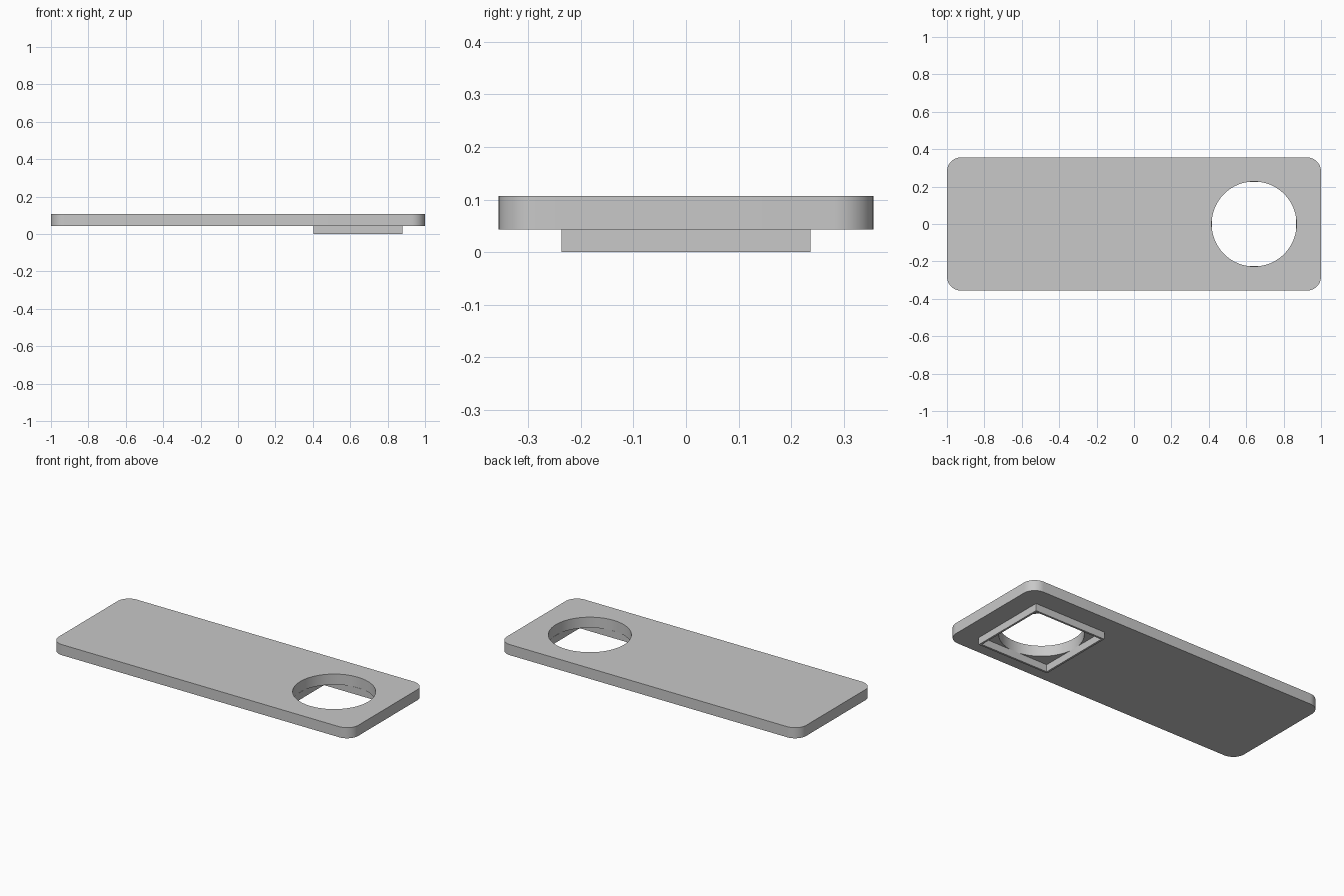
import bpy
import bmesh

if "Cube" in bpy.data.objects:
    bpy.data.objects.remove(bpy.data.objects["Cube"], do_unlink=True)

HOLE_X = 0.642
PLATE_BOTTOM, PLATE_TOP = 0.043, 0.107

grey = bpy.data.materials.new("plain grey")
grey.use_nodes = True
grey.diffuse_color = (0.58, 0.58, 0.58, 1)
grey.node_tree.nodes["Principled BSDF"].inputs["Base Color"].default_value = (0.58, 0.58, 0.58, 1)


def box(name, x, half_x, half_y, z0, z1, corner=0):
    """Box between two heights, with optional rounded upright edges."""
    bm = bmesh.new()
    bmesh.ops.create_cube(bm, size=2)
    for v in bm.verts:
        v.co = (x + v.co.x * half_x, v.co.y * half_y, z1 if v.co.z > 0 else z0)
    if corner:
        upright = [e for e in bm.edges if abs(e.verts[0].co.z - e.verts[1].co.z) > 0.01]
        bmesh.ops.bevel(bm, geom=upright, offset=corner, segments=12,
                        profile=0.5, affect='EDGES')
    mesh = bpy.data.meshes.new(name)
    bm.to_mesh(mesh)
    bm.free()
    mesh.materials.append(grey)
    ob = bpy.data.objects.new(name, mesh)
    bpy.context.collection.objects.link(ob)
    return ob


def cut(ob, cutter):
    """Subtract the cutter, then discard it."""
    cutter.hide_render = True
    mod = ob.modifiers.new("opening", 'BOOLEAN')
    mod.operation = 'DIFFERENCE'
    mod.solver = 'EXACT'
    mod.object = cutter
    bpy.ops.object.select_all(action='DESELECT')
    bpy.context.view_layer.objects.active = ob
    ob.select_set(True)
    bpy.ops.object.modifier_apply(modifier=mod.name)
    bpy.data.objects.remove(cutter, do_unlink=True)
    bpy.ops.object.shade_smooth_by_angle()


# Rounded plate with a round hole near its left end
plate = box("plate", 0, 1, 0.356, PLATE_BOTTOM, PLATE_TOP, corner=0.075)
bpy.ops.mesh.primitive_cylinder_add(vertices=96, radius=0.227, depth=1,
                                    location=(HOLE_X, 0, 0))
hole_cutter = bpy.context.object
hole_cutter.data.materials.append(grey)
cut(plate, hole_cutter)

# Thin square collar under the hole
collar = box("square_collar", HOLE_X, 0.237, 0.237, 0, PLATE_BOTTOM)
cut(collar, box("collar_cutter", HOLE_X, 0.225, 0.225, -0.1, 0.2))
